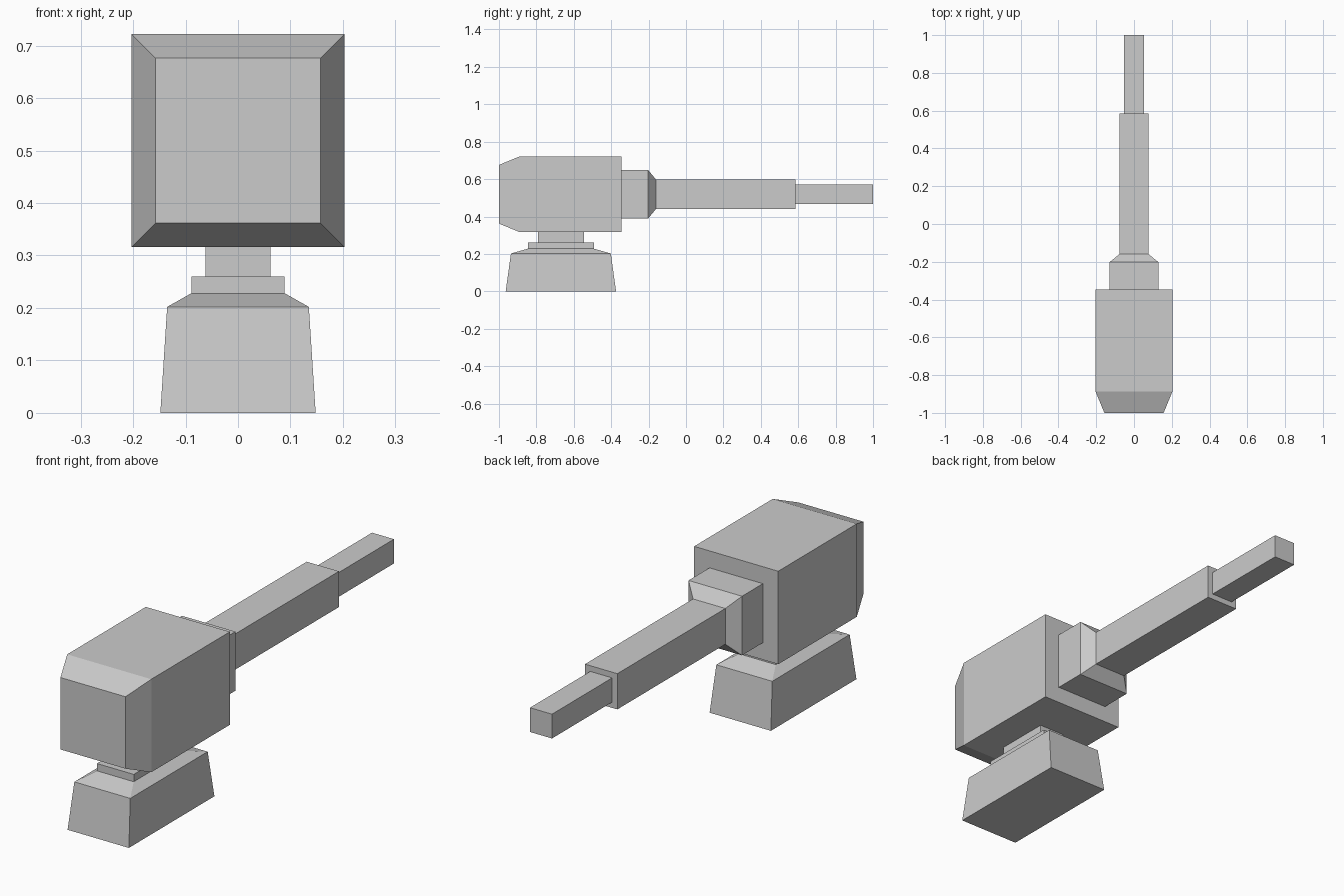
import bpy, bmesh
from mathutils import Vector

if "Cube" in bpy.data.objects:
    bpy.data.objects.remove(bpy.data.objects["Cube"])

AXIS_Z = 0.519   # height of the gun axis
BASE_Y = -0.669  # centre of the pedestal


def loft(name, sections, place):
    """Skin a stack of rectangles (position, half width, half depth), capped."""
    bm = bmesh.new()
    rings = []
    for t, a, b in sections:
        rings.append([bm.verts.new(place(t, u * a, v * b))
                      for u, v in ((-1, -1), (1, -1), (1, 1), (-1, 1))])
    for lo, hi in zip(rings, rings[1:]):
        for i in range(4):
            j = (i + 1) % 4
            bm.faces.new((lo[i], lo[j], hi[j], hi[i]))
    bm.faces.new(rings[0])
    bm.faces.new(rings[-1])
    bmesh.ops.recalc_face_normals(bm, faces=bm.faces)
    mesh = bpy.data.meshes.new(name)
    bm.to_mesh(mesh)
    bm.free()
    obj = bpy.data.objects.new(name, mesh)
    bpy.context.collection.objects.link(obj)
    return obj


def along_y(t, u, v):
    return Vector((u, t, AXIS_Z + v))


def along_z(t, u, v):
    return Vector((u, BASE_Y + v, t))


# Pedestal with sloped shoulder and top plate
loft("pedestal", [(0, 0.148, 0.295), (0.202, 0.135, 0.267),
                  (0.228, 0.089, 0.177), (0.26, 0.089, 0.177)], along_z)
# Neck carrying the housing
loft("neck", [(0.26, 0.062, 0.123), (0.317, 0.062, 0.123)], along_z)
# Housing with chamfered front end
loft("housing", [(-1.0, 0.157, 0.157), (-0.888, 0.203, 0.203),
                 (-0.346, 0.203, 0.203)], along_y)
# Collar tapering down to the barrel
loft("collar", [(-0.346, 0.129, 0.129), (-0.202, 0.129, 0.129),
                (-0.16, 0.078, 0.078)], along_y)
# Barrel and thinner muzzle
loft("barrel", [(-0.16, 0.078, 0.078), (0.585, 0.078, 0.078)], along_y)
loft("muzzle", [(0.585, 0.053, 0.053), (1.0, 0.053, 0.053)], along_y)
